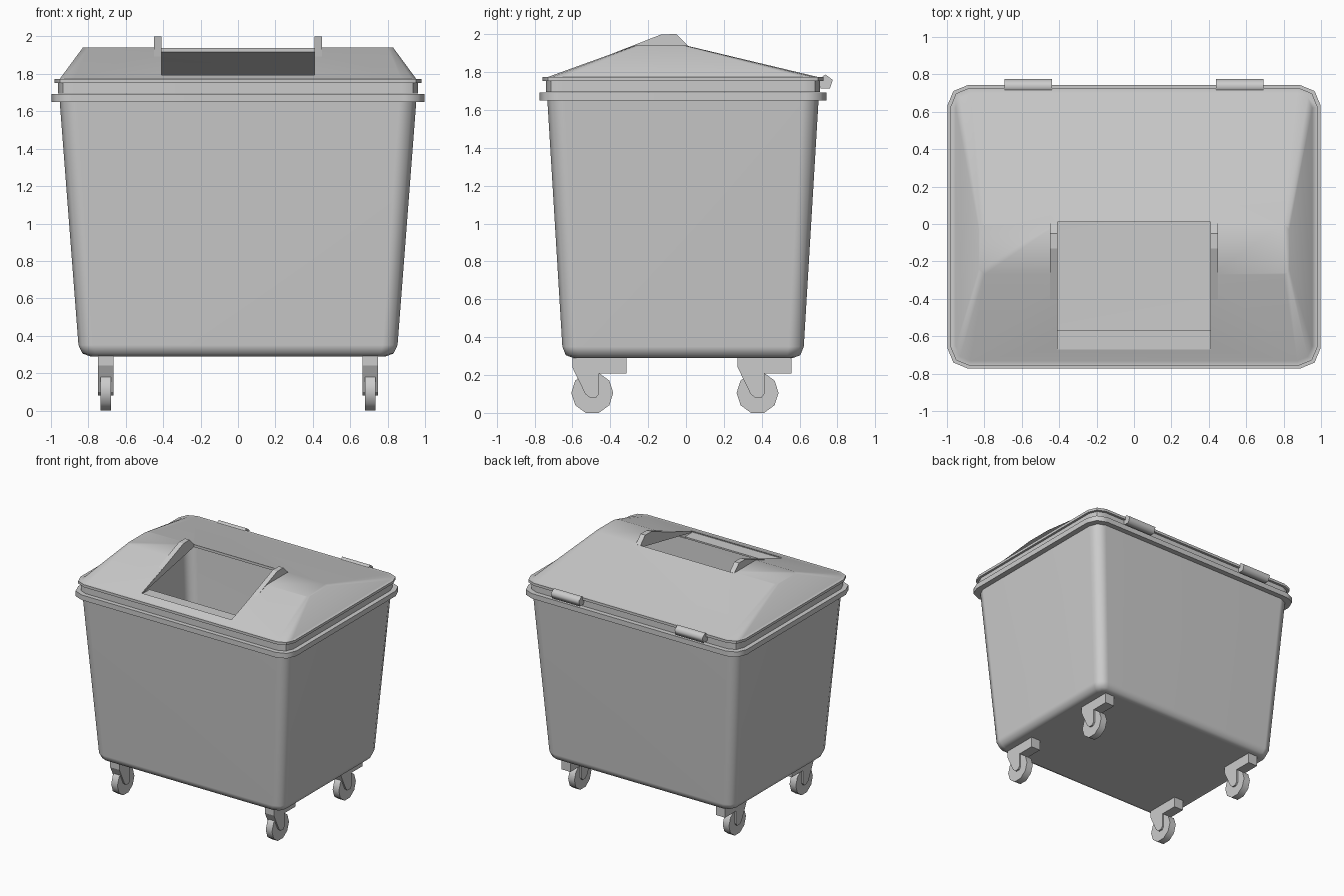
import bpy, bmesh, math

if "Cube" in bpy.data.objects:
    bpy.data.objects.remove(bpy.data.objects["Cube"])


def finish(name, bm, smooth=None):
    bmesh.ops.recalc_face_normals(bm, faces=bm.faces)
    me = bpy.data.meshes.new(name)
    bm.to_mesh(me)
    bm.free()
    ob = bpy.data.objects.new(name, me)
    bpy.context.collection.objects.link(ob)
    if smooth:
        shade(ob, smooth)
    return ob


def shade(ob, angle):
    bpy.ops.object.select_all(action='DESELECT')
    ob.select_set(True)
    bpy.context.view_layer.objects.active = ob
    bpy.ops.object.shade_smooth_by_angle(angle=math.radians(angle))


def rounded_rect(z, hx, y0, y1, r, seg=2):
    pts = []
    for i, (cx, cy) in enumerate([(hx - r, y1 - r), (r - hx, y1 - r),
                                  (r - hx, y0 + r), (hx - r, y0 + r)]):
        for k in range(seg + 1):
            a = math.pi / 2 * (i + k / seg)
            pts.append((cx + r * math.cos(a), cy + r * math.sin(a), z))
    return pts


def loft(name, rings):
    """Skin rounded rectangles (z, half width, front y, back y, radius), capped at both ends."""
    bm = bmesh.new()
    loops = [[bm.verts.new(p) for p in rounded_rect(*r)] for r in rings]
    n = len(loops[0])
    for a, b in zip(loops, loops[1:]):
        for i in range(n):
            bm.faces.new((a[i], a[(i + 1) % n], b[(i + 1) % n], b[i]))
    bm.faces.new(loops[0])
    bm.faces.new(loops[-1])
    return finish(name, bm)


def extrude_x(name, profile, x0, x1, smooth=None):
    """Solid with a (y, z) outline running from x0 to x1."""
    bm = bmesh.new()
    a = [bm.verts.new((x0, y, z)) for y, z in profile]
    b = [bm.verts.new((x1, y, z)) for y, z in profile]
    n = len(a)
    for i in range(n):
        bm.faces.new((a[i], a[(i + 1) % n], b[(i + 1) % n], b[i]))
    bm.faces.new(a)
    bm.faces.new(b)
    return finish(name, bm, smooth)


def circle(cy, cz, r, n, start=0):
    return [(cy + r * math.cos(start + math.tau * i / n),
             cz + r * math.sin(start + math.tau * i / n)) for i in range(n)]


def box(name, x, y0, y1, z0, z1):
    return extrude_x(name, [(y0, z0), (y1, z0), (y1, z1), (y0, z1)], -x, x)


def weighted(ob):
    ob.modifiers.new("weighted", 'WEIGHTED_NORMAL').keep_sharp = True


# Hollow tapered body with a projecting rim
body = loft("body", [
    (.290, .790, -.595, .565, .05), (.305, .832, -.635, .604, .07),
    (.350, .853, -.653, .622, .08), (1.650, .953, -.732, .700, .09),
    (1.650, .998, -.773, .743, .11), (1.692, .998, -.773, .743, .11),
    (1.692, .938, -.717, .685, .08), (.350, .838, -.638, .607, .07),
    (.310, .785, -.585, .555, .05)])
shade(body, 50)
weighted(body)

# Hollow hipped lid with flange, then the throw-in opening
lid = loft("lid", [
    (1.922, .815, -.255, -.015, .02), (1.765, .935, -.715, .683, .07),
    (1.694, .948, -.722, .692, .08), (1.694, .963, -.740, .708, .09),
    (1.752, .963, -.740, .708, .09), (1.752, .981, -.757, .727, .10),
    (1.773, .981, -.757, .727, .10), (1.773, .953, -.732, .700, .08),
    (1.940, .830, -.270, .000, .03)])
cutter = box("opening_cutter", .41, -.67, .01, 1.788, 2.1)
cutter.hide_render = True
mod = lid.modifiers.new("opening", 'BOOLEAN')
mod.object = cutter
mod.operation = 'DIFFERENCE'
mod.solver = 'EXACT'
bpy.context.view_layer.objects.active = lid
bpy.ops.object.modifier_apply(modifier=mod.name)
bpy.data.objects.remove(cutter, do_unlink=True)
shade(lid, 40)
weighted(lid)

# Ledge along the front of the opening
box("opening_ledge", .41, -.68, -.57, 1.775, 1.788)

for side, sx in (("left", -1), ("right", 1)):
    # Raised cheeks beside the opening
    extrude_x("opening_cheek_" + side,
              [(-.67, 1.787), (-.13, 1.999), (-.05, 2.0), (.012, 1.938), (0, 1.918)],
              sx * .408, sx * .45)
    # Hinge barrels at the back
    extrude_x("hinge_" + side, circle(.736, 1.746, .041, 5, math.pi / 2),
              sx * .438, sx * .692, 75)
    # Swivel casters
    for end, cy in (("front", -.495), ("back", .378)):
        fork = [(-.105, .295), (-.105, .24), (-.037, .10), (-.012, .08), (.02, .08),
                (.036, .10), (.036, .207), (.18, .207), (.18, .295)]
        extrude_x(f"caster_fork_{end}_{side}", [(cy + y, z) for y, z in fork],
                  sx * .665, sx * .748)
        extrude_x(f"caster_wheel_{end}_{side}", circle(cy, .1055, .111, 10),
                  sx * .678, sx * .735, 40)
